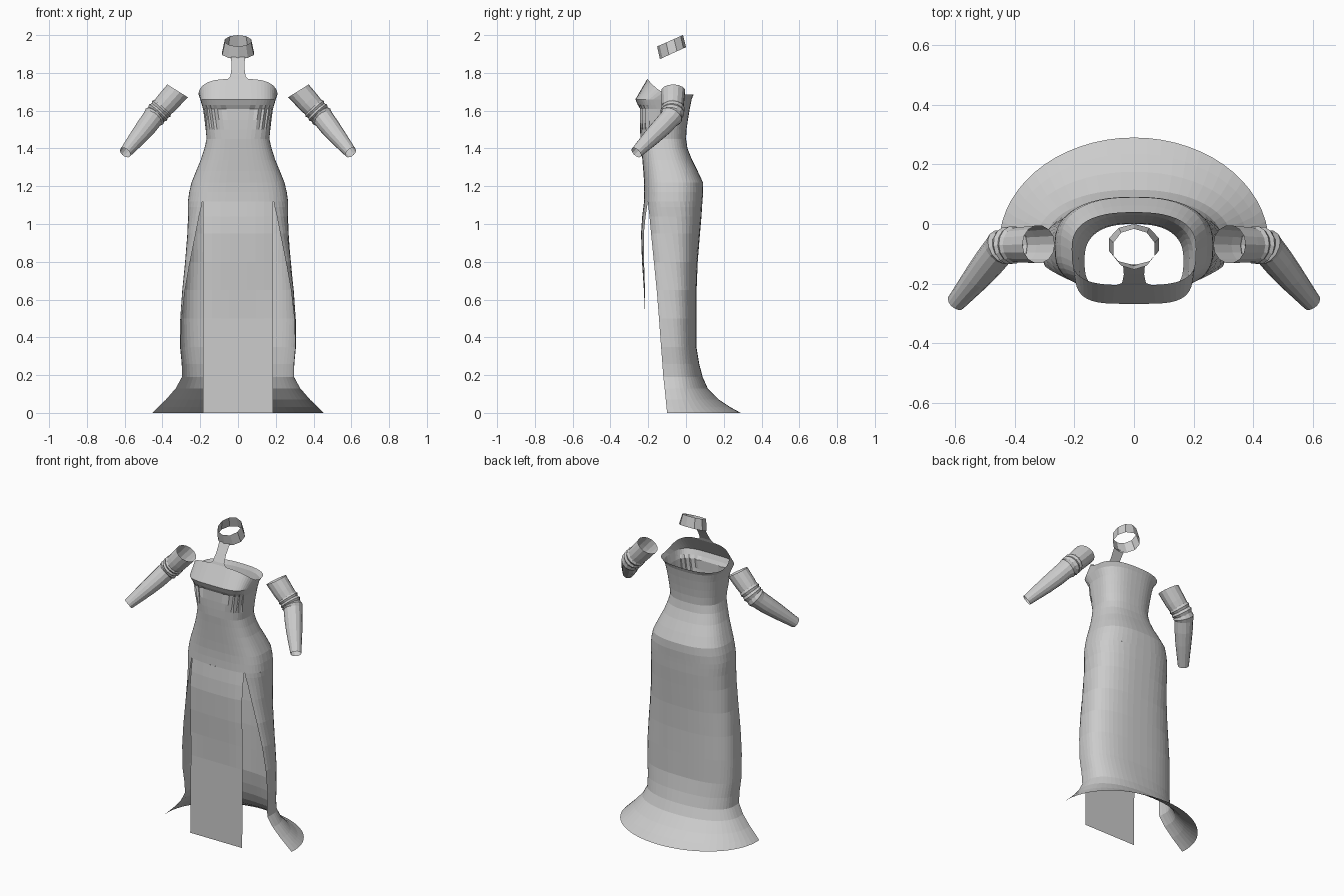
import bpy
from math import sin, cos, asin, pi
from mathutils import Vector


def make(name, rows, closed=False):
    """Skin a list of equal-length point rows into an open sheet or tube."""
    n = len(rows[0])
    faces = []
    for r in range(len(rows) - 1):
        for i in range(n if closed else n - 1):
            j = (i + 1) % n
            faces.append((r * n + i, r * n + j, (r + 1) * n + j, (r + 1) * n + i))
    me = bpy.data.meshes.new(name)
    me.from_pydata([tuple(p) for row in rows for p in row], [], faces)
    me.update()
    ob = bpy.data.objects.new(name, me)
    bpy.context.collection.objects.link(ob)
    return ob


def spow(v, e):
    return (abs(v) ** e) * (1 if v >= 0 else -1)


def section(a, w, yf, yb, pf=3.0, pb=2.5):
    """Superellipse body outline: -90 deg is centre front, +90 centre back."""
    yc = min((yf + yb) / 2, -0.07)
    p = pf if sin(a) < 0 else pb
    d = yc - yf if sin(a) < 0 else yb - yc
    return w * spow(cos(a), 2 / p), yc + d * spow(sin(a), 2 / p)


# Bodice and hips: z, half width, front y, back y, front power, pleat depth
N = 48
body = [
    (1.12, 0.265, -0.222, 0.087, 3, 0), (1.17, 0.258, -0.221, 0.091, 3, 0),
    (1.22, 0.246, -0.222, 0.09, 3, 0), (1.28, 0.222, -0.226, 0.062, 3, 0),
    (1.34, 0.197, -0.231, 0.032, 3, 0), (1.40, 0.178, -0.236, 0.008, 3, 0),
    (1.45, 0.166, -0.241, 0.0, 3, 0), (1.50, 0.171, -0.243, 0.003, 3.2, 0.001),
    (1.55, 0.177, -0.244, 0.01, 3.4, 0.006), (1.61, 0.185, -0.243, 0.02, 3.6, 0.006),
    (1.63, 0.191, -0.255, 0.024, 3.8, 0), (1.66, 0.2, -0.268, 0.03, 4, 0),
]
rows = []
angles = [-pi / 2 + 2 * pi * i / N for i in range(N)]
for z, w, yf, yb, pf, pleat in body:
    row = []
    for i, a in enumerate(angles):
        x, y = section(a, w, yf, yb, pf)
        if sin(a) < -0.3 and abs(x) > 0.08:
            y += pleat * (-1) ** i
        row.append((x, y, z))
    rows.append(row)
# Neckline rim rises towards the front
rows.append([(*section(a, 0.209, -0.205, 0.04, 3.5), 1.685 + 0.083 * max(0, -sin(a)))
             for a in angles])
make("bodice", rows, closed=True)

# Wrap-around skirt, open at the front: z, half width, front edge y, back y, back power
skirt = [
    (1.12, 0.265, -0.201, 0.087, 2.5), (1.09, 0.266, -0.199, 0.085, 2.5),
    (1.04, 0.265, -0.193, 0.082, 2.5), (0.95, 0.268, -0.185, 0.074, 2.5),
    (0.80, 0.28, -0.17, 0.062, 2.5), (0.65, 0.295, -0.155, 0.056, 2.5),
    (0.50, 0.306, -0.143, 0.055, 2.5), (0.35, 0.307, -0.132, 0.055, 2.5),
    (0.26, 0.298, -0.125, 0.07, 2.4), (0.19, 0.297, -0.12, 0.088, 2.3),
    (0.13, 0.33, -0.113, 0.115, 2.2), (0.07, 0.382, -0.107, 0.175, 2.1),
    (0.03, 0.423, -0.103, 0.235, 2.0), (0.0, 0.453, -0.10, 0.29, 2.0),
]
rows = []
M = 16
for z, w, ye, yb, pb in skirt:
    yc = min((-0.222 + yb) / 2, -0.07)
    a0 = -asin(((yc - ye) / (yc + 0.222)) ** 1.5)
    half = [section(a0 + (pi / 2 - a0) * i / M, w, -0.222, yb, 3, pb) for i in range(M + 1)]
    half[-1] = (0, half[-1][1])
    rows.append([(x, y, z) for x, y in half] + [(-x, y, z) for x, y in half[-2::-1]])
make("skirt", rows)

# Hanging front panel: z, centre y, edge y
panel = [(1.12, -0.222, -0.202), (1.04, -0.232, -0.214), (0.95, -0.238, -0.223),
         (0.8, -0.233, -0.222), (0.65, -0.223, -0.217), (0.5, -0.216, -0.216),
         (0.25, -0.219, -0.219), (0, -0.222, -0.222)]
make("front_panel", [[(0.185 * t / 4, yc + (ye - yc) * abs(t / 4) ** 3, z)
                      for t in range(-4, 5)] for z, yc, ye in panel])

# Neck strap
make("neck_strap", [[(-w, y, z), (w, y, z)] for w, y, z in
                    [(0.06, -0.205, 1.763), (0.04, -0.198, 1.782),
                     (0.034, -0.17, 1.83), (0.037, -0.136, 1.885)]])


# Tilted, tapered collar
def collar_ring(w, front, back, n=10):
    mid = (Vector(front) + Vector(back)) / 2
    arm = (Vector(front) - Vector(back)) / 2
    return [(w * sin(2 * pi * i / n), *(mid + arm * cos(2 * pi * i / n))) for i in range(n)]


make("collar", [collar_ring(0.088, (-0.138, 1.873), (0.0, 1.936)),
                collar_ring(0.073, (-0.153, 1.94), (-0.016, 2.0))], closed=True)

# Detached sleeves with elbow folds: x, y, z, radius
sleeve = [
    (0.32, -0.068, 1.705, 0.064), (0.372, -0.07, 1.647, 0.061),
    (0.398, -0.07, 1.619, 0.058), (0.406, -0.07, 1.61, 0.064),
    (0.415, -0.071, 1.6, 0.057), (0.424, -0.072, 1.59, 0.064),
    (0.433, -0.074, 1.58, 0.056), (0.442, -0.078, 1.57, 0.062),
    (0.453, -0.087, 1.558, 0.055), (0.485, -0.127, 1.515, 0.053),
    (0.525, -0.177, 1.465, 0.047), (0.597, -0.263, 1.378, 0.032),
]
pts = [Vector(s[:3]) for s in sleeve]
for name, side in (("left_sleeve", 1), ("right_sleeve", -1)):
    rows = []
    for k, p in enumerate(pts):
        t = (pts[min(k + 1, len(pts) - 1)] - pts[max(k - 1, 0)]).normalized()
        if k == 0:
            t = Vector((0.53, 0, -0.85))
        u = t.cross(Vector((0, 1, 0))).normalized()
        v = t.cross(u)
        ring = [p + sleeve[k][3] * (u * cos(2 * pi * i / 14) + v * sin(2 * pi * i / 14))
                for i in range(14)]
        rows.append([(side * q.x, q.y, q.z) for q in ring])
    make(name, rows, closed=True)
